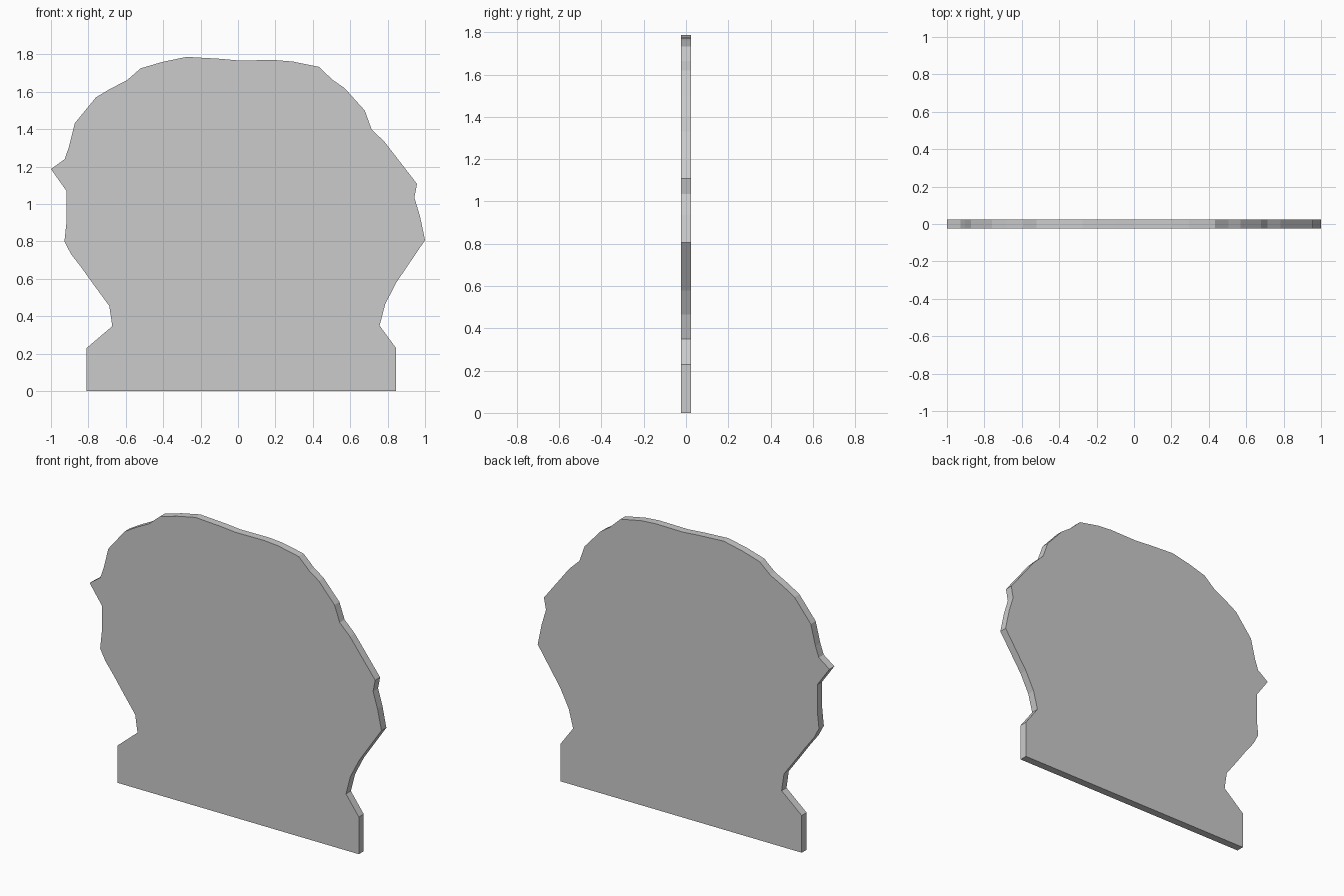
import bpy, bmesh

HALF_THICKNESS = 0.024

# Outline in (x, z), counter-clockwise seen from the front
outline = [
    # base and right side
    (-0.81, 0), (0.845, 0), (0.845, 0.23), (0.757, 0.35), (0.787, 0.465),
    (0.846, 0.58), (1.0, 0.807), (0.973, 0.935), (0.943, 1.035), (0.957, 1.108),
    (0.865, 1.227), (0.784, 1.332), (0.714, 1.40), (0.678, 1.50), (0.57, 1.62),
    # top
    (0.505, 1.665), (0.432, 1.734), (0.293, 1.762), (0.197, 1.77), (0, 1.768),
    (-0.10, 1.777), (-0.275, 1.787), (-0.404, 1.76), (-0.52, 1.726),
    (-0.594, 1.662),
    # left side
    (-0.685, 1.615), (-0.76, 1.57), (-0.872, 1.433), (-0.904, 1.305),
    (-0.927, 1.24), (-1.0, 1.187), (-0.917, 1.07), (-0.917, 0.903),
    (-0.928, 0.80), (-0.893, 0.733), (-0.835, 0.658), (-0.776, 0.575),
    (-0.688, 0.455), (-0.672, 0.347), (-0.81, 0.23),
]

# Flat board: fill the outline and extrude it through the thickness
bm = bmesh.new()
face = bm.faces.new([bm.verts.new((x, -HALF_THICKNESS, z)) for x, z in outline])
result = bmesh.ops.extrude_face_region(bm, geom=[face], use_keep_orig=True)
moved = [g for g in result["geom"] if isinstance(g, bmesh.types.BMVert)]
bmesh.ops.translate(bm, verts=moved, vec=(0, 2 * HALF_THICKNESS, 0))
bmesh.ops.recalc_face_normals(bm, faces=bm.faces)

mesh = bpy.data.meshes.new("cutout_board")
bm.to_mesh(mesh)
bm.free()
board = bpy.data.objects.new("cutout_board", mesh)
bpy.context.collection.objects.link(board)
